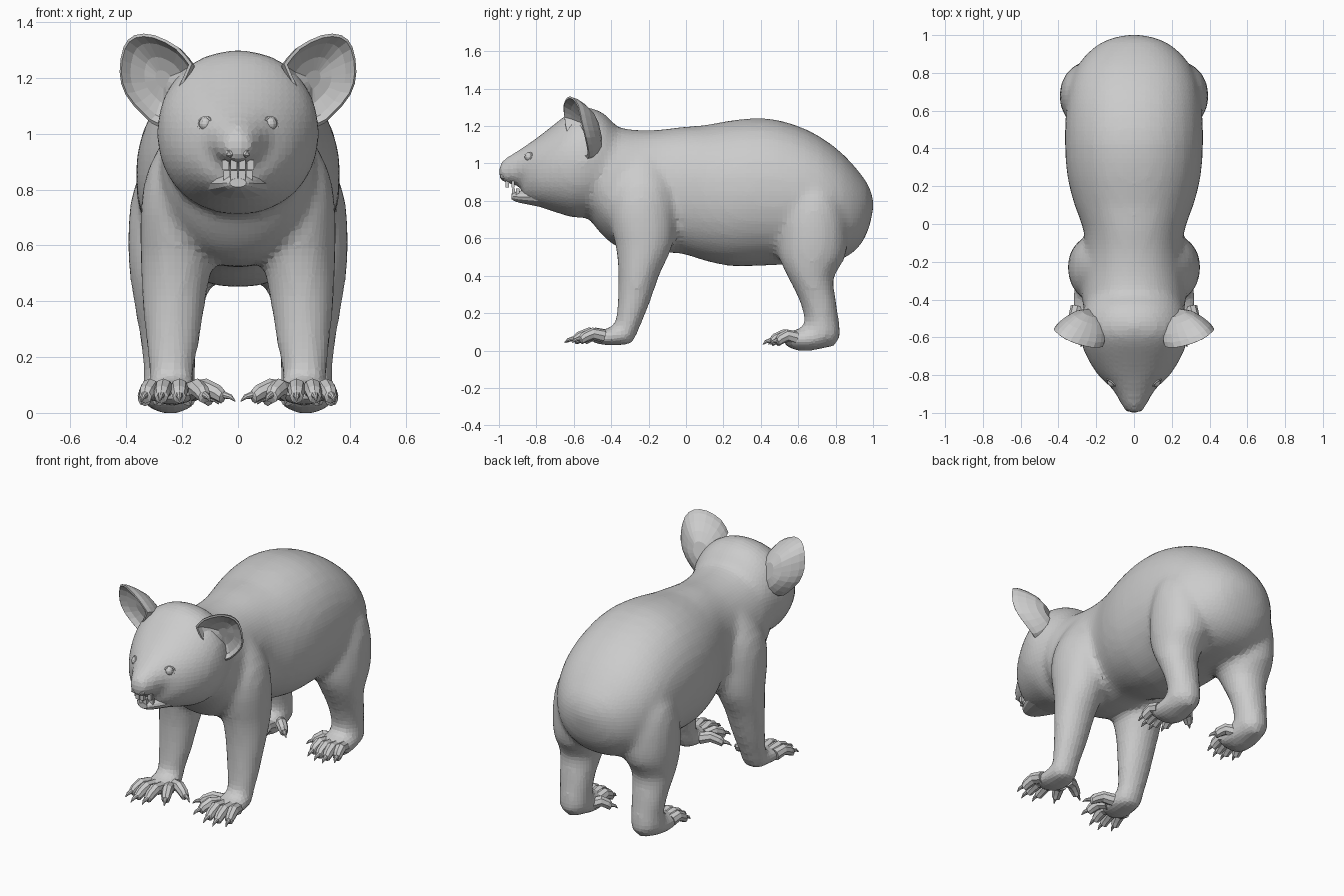
import bpy, bmesh, math
from mathutils import Vector

if "Cube" in bpy.data.objects:
    bpy.data.objects.remove(bpy.data.objects["Cube"])


def skin(bm, rings):
    """Bridge closed rings of points and cap both ends."""
    vs = [[bm.verts.new(p) for p in r] for r in rings]
    n = len(vs[0])
    faces = [bm.faces.new(vs[0]), bm.faces.new(vs[-1])]
    for a, b in zip(vs, vs[1:]):
        for i in range(n):
            j = (i + 1) % n
            faces.append(bm.faces.new((a[i], a[j], b[j], b[i])))
    bmesh.ops.recalc_face_normals(bm, faces=faces)


def finish(name, bm, mirror=False):
    bmesh.ops.recalc_face_normals(bm, faces=bm.faces[:])
    me = bpy.data.meshes.new(name)
    bm.to_mesh(me)
    bm.free()
    ob = bpy.data.objects.new(name, me)
    bpy.context.collection.objects.link(ob)
    if mirror:
        m = ob.modifiers.new("Mirror", 'MIRROR')
        m.use_mirror_merge = False
    return ob


def smooth(rows, sub):
    """Catmull-Rom interpolation of rows of numbers."""
    out = []
    for i in range(len(rows) - 1):
        p0, p1 = rows[max(i - 1, 0)], rows[i]
        p2, p3 = rows[i + 1], rows[min(i + 2, len(rows) - 1)]
        for s in range(sub):
            t = s / sub
            out.append([0.5 * (2 * b + (c - a) * t + (2 * a - 5 * b + 4 * c - d) * t * t
                               + (3 * b - a - 3 * c + d) * t ** 3)
                        for a, b, c, d in zip(p0, p1, p2, p3)])
    out.append(list(rows[-1]))
    return out


def loft(bm, rows, axis, n=28, sub=2, power=2.0, pair=False):
    """Rows: position along axis, x low, x high, then low and high of the other axis."""
    def sp(c):
        return math.copysign(abs(c) ** (2 / power), c)
    for side in ((1, -1) if pair else (1,)):
        rings = []
        for t, x0, x1, v0, v1 in smooth(rows, sub):
            ring = []
            for i in range(n):
                a = 2 * math.pi * i / n
                x = side * ((x0 + x1) / 2 + (x1 - x0) / 2 * sp(math.cos(a)))
                v = (v0 + v1) / 2 + (v1 - v0) / 2 * sp(math.sin(a))
                ring.append(Vector((x, t, v) if axis == 'y' else (x, v, t)))
            rings.append(ring)
        skin(bm, rings)


def centred(rows):
    return [(y, -w, w, lo, hi) for y, w, lo, hi in rows]


def tube(bm, path, n=8):
    """Tapered tube through (point, radius) pairs."""
    rings = []
    for i, (p, r) in enumerate(path):
        d = path[min(i + 1, len(path) - 1)][0] - path[max(i - 1, 0)][0]
        q = d.to_track_quat('Z', 'Y')
        rings.append([p + q @ Vector((r * math.cos(2 * math.pi * k / n),
                                      r * math.sin(2 * math.pi * k / n), 0)) for k in range(n)])
    skin(bm, rings)


def toes(name, digits, lift):
    bm = bmesh.new()
    profile = [(0, .065, .036), (.35, .078, .033), (.6, .06, .029), (.72, .045, .024),
               (.76, .052, .013), (.9, .045, .009), (1, .03, .002)]
    for bx, by, tx, ty in digits:
        tube(bm, [(Vector((bx + (tx - bx) * f, by + (ty - by) * f, z + lift)), r)
                  for f, z, r in profile])
    return finish(name, bm, True)


# body: torso, head, snout, legs and paws fused into one skin
body = bmesh.new()
loft(body, centred([
    (-.56, .20, .76, 1.10), (-.46, .265, .63, 1.19), (-.38, .275, .56, 1.195),
    (-.28, .27, .53, 1.18), (-.15, .26, .52, 1.18), (-.03, .268, .52, 1.195),
    (.10, .315, .48, 1.205), (.25, .353, .45, 1.232), (.42, .366, .455, 1.243),
    (.58, .362, .46, 1.208), (.72, .345, .465, 1.142), (.84, .298, .49, 1.05),
    (.93, .218, .56, .95), (.98, .13, .66, .875), (1.003, .03, .77, .80)]), 'y', n=32, power=2.15)
loft(body, centred([
    (-.33, .20, .78, 1.15), (-.43, .26, .74, 1.262), (-.52, .288, .715, 1.30),
    (-.60, .287, .71, 1.286), (-.68, .262, .733, 1.23), (-.77, .213, .762, 1.158),
    (-.83, .163, .785, 1.115), (-.865, .115, .81, 1.085), (-.88, .06, .87, 1.03)]), 'y', power=2.1)
loft(body, centred([
    (-.75, .17, .86, 1.165), (-.83, .142, .878, 1.115), (-.89, .105, .885, 1.075),
    (-.94, .078, .888, 1.045), (-.98, .054, .898, 1.018), (-1.003, .034, .915, .99)]), 'y', n=20)
loft(body, [
    (1.10, .10, .16, -.27, -.17), (1.02, .06, .24, -.34, -.12), (.87, .07, .325, -.40, -.07),
    (.72, .08, .35, -.41, -.06), (.56, .085, .35, -.378, -.07), (.42, .112, .345, -.362, -.135),
    (.25, .138, .33, -.366, -.195), (.14, .16, .318, -.38, -.24), (.07, .16, .315, -.39, -.27),
    (.03, .19, .29, -.37, -.295)], 'z', n=20, pair=True)
loft(body, [
    (.95, .15, .25, .62, .74), (.86, .12, .35, .56, .80), (.75, .08, .387, .515, .85),
    (.60, .07, .395, .493, .865), (.49, .09, .388, .50, .85), (.39, .12, .373, .545, .79),
    (.27, .142, .353, .605, .803), (.15, .152, .338, .635, .82), (.07, .152, .34, .61, .825),
    (.025, .19, .30, .65, .79)], 'z', n=20, pair=True)
loft(body, [
    (-.28, .19, .29, .04, .10), (-.34, .15, .32, .028, .135), (-.42, .14, .33, .026, .12),
    (-.48, .16, .325, .035, .105), (-.51, .19, .3, .05, .09)], 'y', n=16, pair=True)
loft(body, [
    (.80, .19, .30, .025, .10), (.70, .15, .34, .003, .13), (.61, .14, .345, -.004, .12),
    (.55, .16, .34, .015, .10), (.52, .19, .31, .035, .085)], 'y', n=16, pair=True)
ob = finish("body", body)
m = ob.modifiers.new("Fuse", 'REMESH')
m.mode = 'VOXEL'
m.voxel_size = .024
m = ob.modifiers.new("Relax", 'SMOOTH')
m.factor = .5
m.iterations = 6

# lower jaw
bm = bmesh.new()
loft(bm, centred([
    (-.77, .13, .765, .88), (-.86, .085, .783, .86), (-.91, .055, .795, .85),
    (-.932, .03, .808, .84)]), 'y', n=14)
finish("lower_jaw", bm)

# teeth
bm = bmesh.new()
for x, y, z in [(.015, -.955, .89), (.045, -.925, .888), (.014, -.922, .85), (.04, -.9, .85)]:
    made = bmesh.ops.create_cube(bm, size=1)["verts"]
    bmesh.ops.scale(bm, vec=(.024, .018, .035), verts=made)
    bmesh.ops.translate(bm, vec=(x, y, z), verts=made)
finish("teeth", bm, True)

# eyes and eyelids
eye = Vector((.115, -.838, 1.035))
bm = bmesh.new()
made = bmesh.ops.create_uvsphere(bm, u_segments=12, v_segments=8, radius=.025)["verts"]
bmesh.ops.translate(bm, vec=eye, verts=made)
finish("eye", bm, True)
look = Vector((.65, -.75, .25)).to_track_quat('Z', 'Y')
bm = bmesh.new()
hoop = []
for i in range(15):
    a = 2 * math.pi * i / 14
    hoop.append((eye + look @ Vector((.03 * math.cos(a), .022 * math.sin(a), .006)), .006))
tube(bm, hoop, 6)
finish("eyelid", bm, True)

# nostrils
bm = bmesh.new()
made = bmesh.ops.create_icosphere(bm, subdivisions=1, radius=.018)["verts"]
bmesh.ops.translate(bm, vec=(.028, -.978, .93), verts=made)
finish("nostril", bm, True)

# cupped ears: back shell, rim, then hollow front
rim = [(.165, -.65, 1.25), (.215, -.655, 1.31), (.30, -.635, 1.353), (.37, -.605, 1.353),
       (.41, -.575, 1.31), (.424, -.555, 1.22), (.403, -.535, 1.14), (.34, -.52, 1.065),
       (.285, -.525, 1.025), (.255, -.58, 1.07), (.205, -.635, 1.16)]
rim = [Vector(p) for p in smooth(rim + rim[:1], 2)[:-1]]
mid = sum(rim, Vector()) / len(rim)
back = Vector((-.5, .86, -.12))
steps = [(.3, .135), (.6, .11), (.82, .07), (.96, .03), (1, 0), (.93, -.004),
         (.8, .03), (.5, .06), (.2, .07)]
bm = bmesh.new()
skin(bm, [[mid + (p - mid) * k + back * d for p in rim] for k, d in steps])
finish("ear", bm, True)

# toes with claws
toes("front_toes", [(.30, -.44, .345, -.61), (.26, -.45, .28, -.65), (.21, -.45, .21, -.64),
                    (.17, -.43, .10, -.58), (.17, -.38, .01, -.46)], .012)
toes("hind_toes", [(.31, .59, .345, .45), (.27, .58, .29, .41), (.23, .58, .235, .41),
                   (.19, .59, .17, .44), (.18, .66, .07, .57)], .002)
